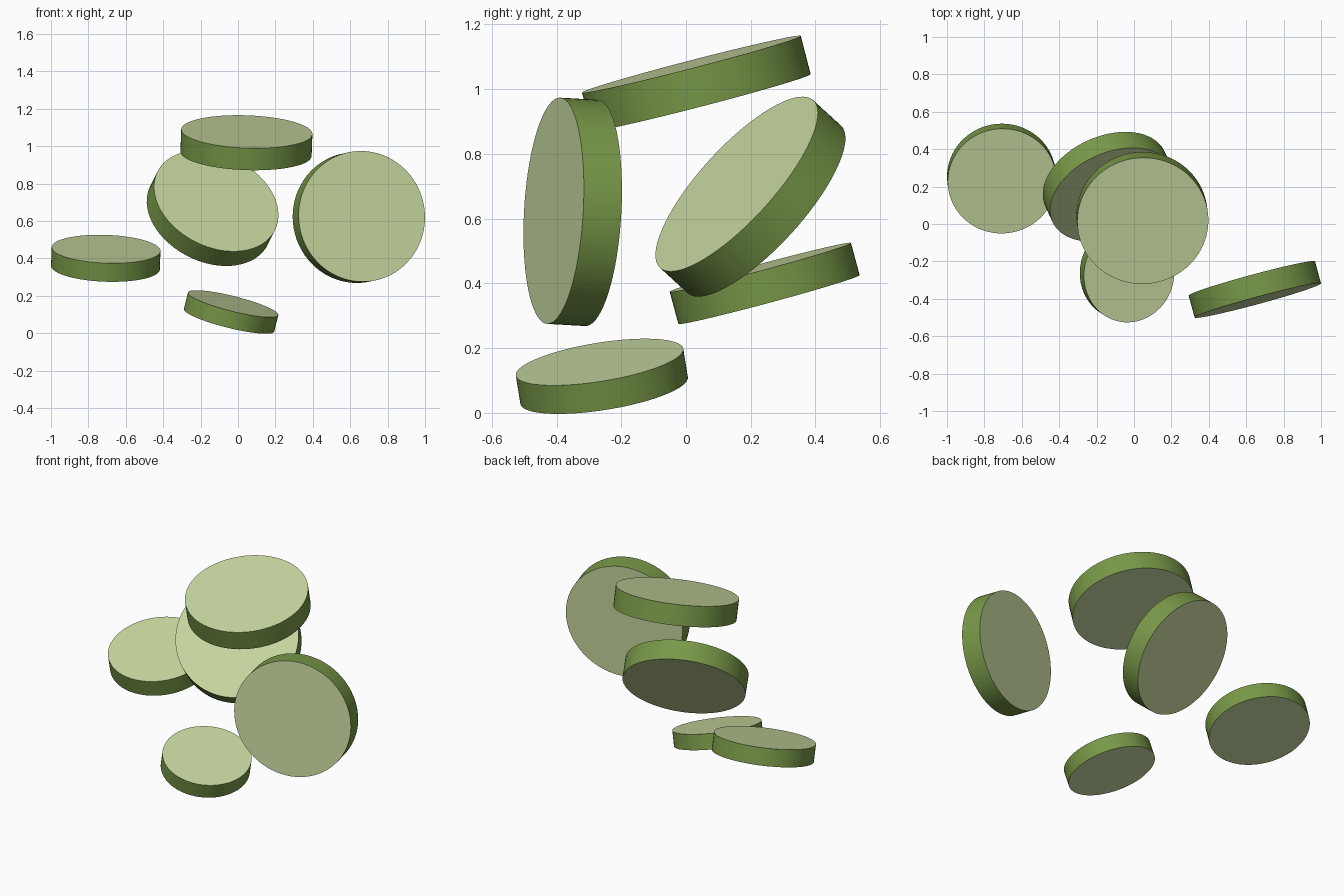
import bpy, bmesh, math
from mathutils import Vector

if "Cube" in bpy.data.objects:
    bpy.data.objects.remove(bpy.data.objects["Cube"])


def material(name, rgb):
    m = bpy.data.materials.new(name)
    m.diffuse_color = (*rgb, 1.0)
    m.use_nodes = True
    m.node_tree.nodes["Principled BSDF"].inputs["Base Color"].default_value = m.diffuse_color
    return m


SKIN = material("green skin", (0.188, 0.314, 0.065))
FLESH = material("pale flesh", (0.578, 0.687, 0.352))


def slice_disc(name, centre, normal, rx, ry, thick):
    """Round slice: skin on the side, flesh on both cut faces."""
    bm = bmesh.new()
    bmesh.ops.create_cone(bm, cap_ends=True, segments=72,
                          radius1=1.0, radius2=1.0, depth=thick)
    bmesh.ops.scale(bm, vec=(rx, ry, 1.0), verts=bm.verts)
    bm.normal_update()
    for f in bm.faces:
        f.material_index = 1 if abs(f.normal.z) > 0.5 else 0
    mesh = bpy.data.meshes.new(name)
    bm.to_mesh(mesh)
    bm.free()
    mesh.materials.append(SKIN)
    mesh.materials.append(FLESH)
    ob = bpy.data.objects.new(name, mesh)
    bpy.context.collection.objects.link(ob)
    # tilt from upright to the wanted facing direction
    ob.rotation_mode = 'QUATERNION'
    ob.rotation_quaternion = Vector((0, 0, 1)).rotation_difference(Vector(normal).normalized())
    ob.location = centre
    bpy.ops.object.select_all(action='DESELECT')
    ob.select_set(True)
    bpy.context.view_layer.objects.active = ob
    bpy.ops.object.shade_smooth_by_angle(angle=math.radians(30))
    return ob


# name, centre, facing, radius x, radius y, thickness
slice_disc("top_slice", (0.045, 0.032, 1.018), (0.035, -0.25, 0.965), 0.351, 0.349, 0.122)
slice_disc("middle_slice", (-0.136, 0.199, 0.668), (0.32, -0.70, 0.64), 0.351, 0.351, 0.122)
slice_disc("right_slice", (0.646, -0.350, 0.621), (0.26, -0.96, 0.055), 0.350, 0.350, 0.122)
slice_disc("left_slice", (-0.707, 0.243, 0.400), (0.035, -0.26, 0.965), 0.291, 0.290, 0.103)
slice_disc("bottom_slice", (-0.037, -0.260, 0.113), (0.24, -0.155, 0.96), 0.249, 0.262, 0.092)
